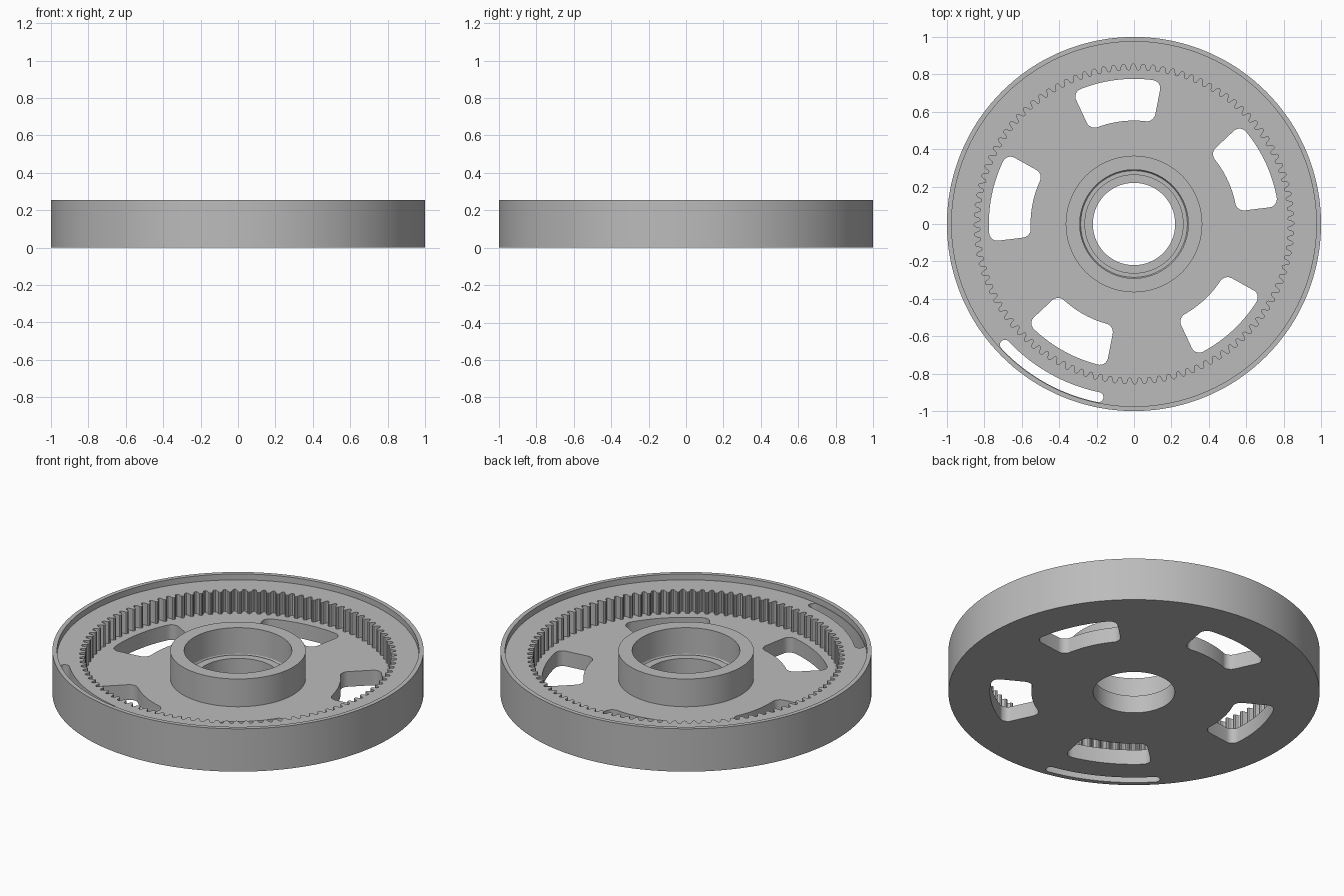
import bpy, bmesh
from math import sin, cos, pi, radians

cube = bpy.data.objects.get("Cube")
if cube:
    bpy.data.objects.remove(cube, do_unlink=True)

grey = bpy.data.materials.new("plain_grey")
grey.use_nodes = True
colour = (0.5, 0.5, 0.5, 1)
grey.diffuse_color = colour
grey.node_tree.nodes["Principled BSDF"].inputs["Base Color"].default_value = colour

HEIGHT, LEDGE, FLOOR = 0.255, 0.22, 0.09
TOOTH_ROOT, TOOTH_TIP, TEETH = 0.855, 0.822, 100
TOOTH_SHAPE = [0, 0, 0.2, 0.85, 1, 1, 0.85, 0.2]   # one tooth, root to tip
SEGMENTS = TEETH * len(TOOTH_SHAPE)


def make_object(name, bm):
    bmesh.ops.recalc_face_normals(bm, faces=bm.faces)
    mesh = bpy.data.meshes.new(name)
    bm.to_mesh(mesh)
    bm.free()
    mesh.materials.append(grey)
    obj = bpy.data.objects.new(name, mesh)
    bpy.context.collection.objects.link(obj)
    return obj


def gear_radius(i):
    t = TOOTH_SHAPE[i % len(TOOTH_SHAPE)]
    return TOOTH_ROOT + (TOOTH_TIP - TOOTH_ROOT) * t


def build_wheel():
    """Turned section; a radius of None follows the internal teeth."""
    profile = [
        (0.22, 0), (1, 0), (1, HEIGHT), (0.975, HEIGHT), (0.975, LEDGE),
        (None, LEDGE), (None, FLOOR),
        (0.365, FLOOR), (0.365, HEIGHT), (0.29, HEIGHT), (0.29, 0.1),
        (0.285, FLOOR), (0.265, FLOOR), (0.265, 0.105), (0.22, 0.105),
    ]
    bm = bmesh.new()
    rings = []
    for i in range(SEGMENTS):
        a = 2 * pi * i / SEGMENTS
        ring = []
        for r, z in profile:
            r = gear_radius(i) if r is None else r
            ring.append(bm.verts.new((r * cos(a), r * sin(a), z)))
        rings.append(ring)
    n = len(profile)
    for i, ring in enumerate(rings):
        after = rings[(i + 1) % SEGMENTS]
        for j in range(n):
            k = (j + 1) % n
            bm.faces.new((ring[j], after[j], after[k], ring[k]))
    return make_object("toothed_wheel", bm)


def add_sector(bm, r_in, r_out, start, end, corner):
    """Prism over a ring sector with rounded corners (angles in degrees)."""
    start, end = radians(start), radians(end)
    corners = [(r_out, end, 0), (r_in, end, 1), (r_in, start, 2), (r_out, start, 3)]
    polar = []
    for r, a, quarter in corners:
        rc = r - corner if r == r_out else r + corner
        ac = a - corner / rc if a == end else a + corner / rc
        for s in range(9):
            t = (quarter + s / 8) * pi / 2
            polar.append((rc + corner * cos(t), ac + corner * sin(t) / rc))
    # Follow the arcs between the corners
    outline = []
    for (r, a), (r2, a2) in zip(polar, polar[1:] + polar[:1]):
        steps = max(1, int(abs(a2 - a) / 0.025))
        for s in range(steps):
            f = s / steps
            outline.append((r + (r2 - r) * f, a + (a2 - a) * f))
    clean = []
    for r, a in outline:
        p = (r * cos(a), r * sin(a))
        if not clean or abs(p[0] - clean[-1][0]) + abs(p[1] - clean[-1][1]) > 1e-4:
            clean.append(p)
    low = [bm.verts.new((x, y, -0.1)) for x, y in clean]
    high = [bm.verts.new((x, y, 0.4)) for x, y in clean]
    bm.faces.new(low)
    bm.faces.new(high)
    for i in range(len(low)):
        j = (i + 1) % len(low)
        bm.faces.new((low[i], low[j], high[j], high[i]))


wheel = build_wheel()

# Five windows in the web and one long slot near the rim
bm = bmesh.new()
for i in range(5):
    middle = 97 + 72 * i
    add_sector(bm, 0.553, 0.776, middle - 18, middle + 18, 0.045)
add_sector(bm, 0.918, 0.972, 257 - 35.5, 260, 0.0265)
cutter = make_object("opening_cutter", bm)
cutter.hide_render = True

cut = wheel.modifiers.new("openings", 'BOOLEAN')
cut.operation = 'DIFFERENCE'
cut.solver = 'EXACT'
cut.object = cutter
bpy.ops.object.select_all(action='DESELECT')
bpy.context.view_layer.objects.active = wheel
wheel.select_set(True)
bpy.ops.object.modifier_apply(modifier=cut.name)
bpy.data.objects.remove(cutter, do_unlink=True)

bpy.ops.object.shade_smooth_by_angle(angle=radians(25))
